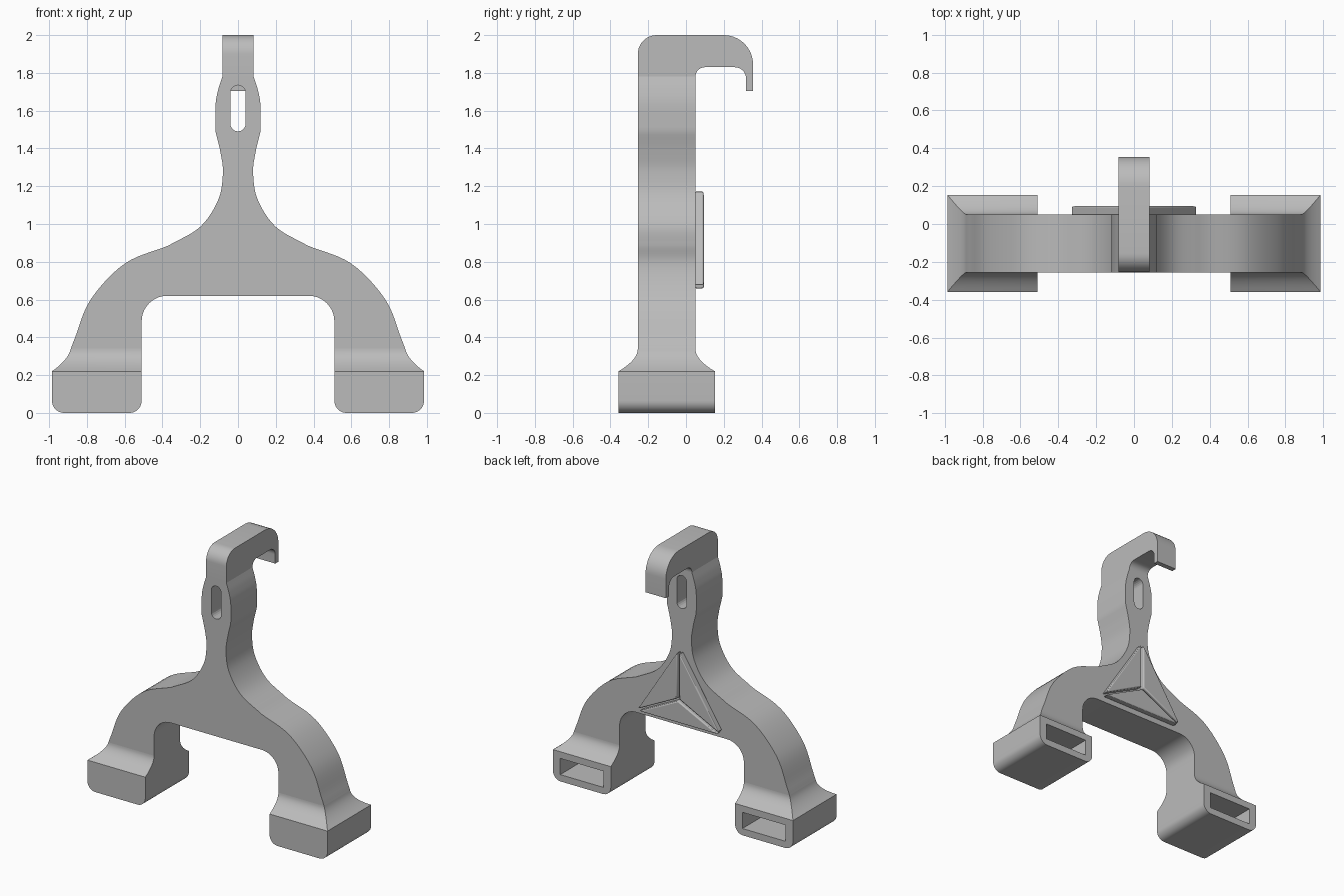
import bpy, bmesh, math
from mathutils import Vector

if "Cube" in bpy.data.objects:
    bpy.data.objects.remove(bpy.data.objects["Cube"])

grey = bpy.data.materials.new("mid grey")
grey.use_nodes = True
grey.diffuse_color = (0.5, 0.5, 0.5, 1)
grey.node_tree.nodes["Principled BSDF"].inputs["Base Color"].default_value = (0.5, 0.5, 0.5, 1)

FRONT, BACK = -0.255, 0.05


def arc(cx, cy, r, start, end, n=10):
    angles = [math.radians(start + (end - start) * i / n) for i in range(n + 1)]
    return [(cx + r * math.cos(a), cy + r * math.sin(a)) for a in angles]


def spline(points, n=6):
    """Smooth curve through the given points."""
    p = [Vector(q) for q in points]
    p = [2 * p[0] - p[1]] + p + [2 * p[-1] - p[-2]]
    out = []
    for a, b, c, d in zip(p, p[1:], p[2:], p[3:]):
        for i in range(n):
            t = i / n
            out.append(tuple(0.5 * (2 * b + (c - a) * t + (2 * a - 5 * b + 4 * c - d) * t * t
                                    + (3 * b - a - 3 * c + d) * t ** 3)))
    return out + [tuple(points[-1])]


def loft(name, rings):
    """Solid skinned through a list of matching rings."""
    bm = bmesh.new()
    loops = [[bm.verts.new(v) for v in ring] for ring in rings]
    bm.faces.new(loops[0])
    bm.faces.new(loops[-1])
    for a, b in zip(loops, loops[1:]):
        for i in range(len(a)):
            j = (i + 1) % len(a)
            bm.faces.new((a[i], a[j], b[j], b[i]))
    bmesh.ops.recalc_face_normals(bm, faces=bm.faces)
    mesh = bpy.data.meshes.new(name)
    bm.to_mesh(mesh)
    bm.free()
    mesh.materials.append(grey)
    ob = bpy.data.objects.new(name, mesh)
    bpy.context.collection.objects.link(ob)
    return ob


def prism_y(name, pts, y0, y1):
    return loft(name, [[(x, y, z) for x, z in pts] for y in (y0, y1)])


def prism_x(name, pts, x0, x1):
    return loft(name, [[(x, y, z) for y, z in pts] for x in (x0, x1)])


def cut(ob, cutter):
    mod = ob.modifiers.new("cut", "BOOLEAN")
    mod.operation, mod.solver, mod.object = "DIFFERENCE", "EXACT", cutter
    cutter.hide_render = True
    cutter.hide_set(True)


def smooth(ob):
    bpy.ops.object.select_all(action="DESELECT")
    ob.select_set(True)
    bpy.context.view_layer.objects.active = ob
    bpy.ops.object.shade_smooth_by_angle(angle=math.radians(30))


# Arched body with a narrow neck, mirrored from its left outline
neck = spline([(0.083, 1.78), (0.105, 1.71), (0.119, 1.63), (0.119, 1.49)])
waist = spline([(0.119, 1.49), (0.093, 1.38), (0.08, 1.27), (0.104, 1.13), (0.2, 0.985), (0.37, 0.885)])
shoulder = spline([(0.37, 0.885), (0.6, 0.79), (0.78, 0.6), (0.862, 0.4), (0.885, 0.34)])
half = neck + waist[1:] + shoulder[1:] + [(0.51, 0.34)] + arc(0.375, 0.485, 0.135, 0, 90)
body = prism_y("body", half + [(-x, z) for x, z in reversed(half)], FRONT, BACK)
slot = arc(0, 1.695, 0.04, 0, 180) + arc(0, 1.53, 0.04, 180, 360)
cut(body, prism_y("slot_cutter", slot, -0.5, 0.3))
smooth(body)

# Hook reaching over the back
hook = ([(FRONT, 1.78)] + arc(-0.155, 1.9, 0.1, 180, 90) + arc(0.2, 1.845, 0.155, 90, 0)
        + [(0.355, 1.705), (0.318, 1.705)] + arc(0.258, 1.77, 0.06, 0, 90)
        + arc(0.1, 1.78, 0.05, 90, 180))
smooth(prism_x("hook", hook, -0.083, 0.083))

for side, s in (("left", 1), ("right", -1)):
    # Flared ankle
    rings = []
    for i in range(11):
        t = i / 10
        out, dy, z = 0.885 + 0.03 * t + 0.07 * t * t, 0.103 * t * t, 0.34 - 0.12 * t
        y0, y1 = FRONT - dy, BACK + dy
        rings.append([(s * 0.51, y0, z), (s * out, y0, z), (s * out, y1, z), (s * 0.51, y1, z)])
    smooth(loft(side + "_ankle", rings))

    # Foot block with rounded lower edges and a pocket in the back
    outline = ([(0.985, 0.22), (0.51, 0.22)] + arc(0.575, 0.065, 0.065, 180, 270)
               + arc(0.92, 0.065, 0.065, 270, 360))
    foot = prism_y(side + "_foot", [(s * x, z) for x, z in outline], -0.358, 0.153)
    pocket = [(s * x, z) for x, z in ((0.57, 0.05), (0.925, 0.05), (0.925, 0.17), (0.57, 0.17))]
    cut(foot, prism_y(side + "_pocket_cutter", pocket, -0.3, 0.3))
    smooth(foot)

# Raised triangular ornament in three separate panels
centre = Vector((0, 0.83))
corners = [Vector(c) for c in ((0, 1.2), (0.35, 0.655), (-0.35, 0.655))]
for i in range(3):
    tri = [centre, corners[i], corners[(i + 1) % 3]]
    mid = sum(tri, Vector((0, 0))) / 3
    panel = prism_y("ornament_panel_%d" % (i + 1),
                    [tuple(mid + (p - mid) * 0.92) for p in tri], BACK - 0.005, 0.095)
    bevel = panel.modifiers.new("soft_edges", "BEVEL")
    bevel.width, bevel.segments = 0.008, 2
    smooth(panel)
